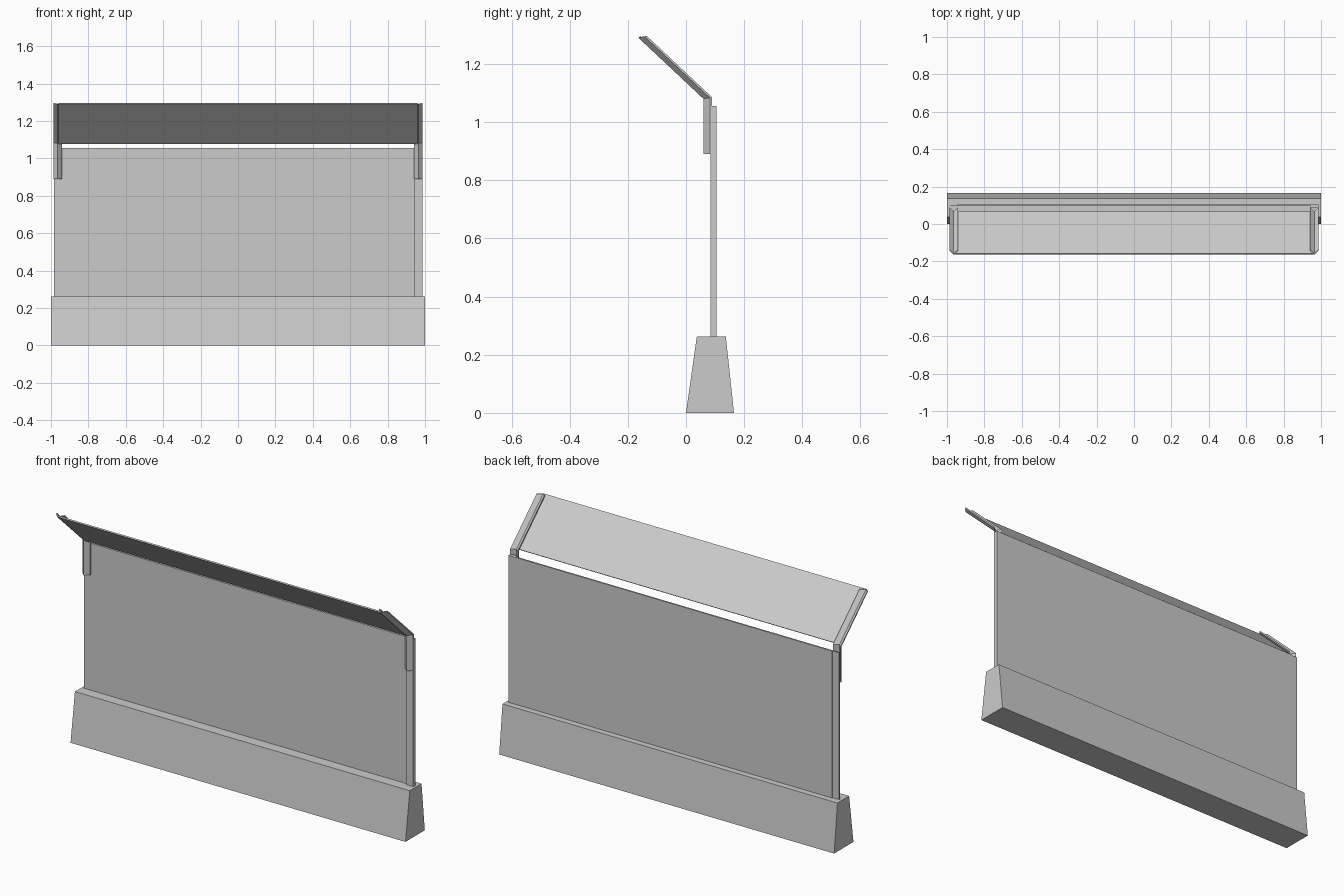
import bpy

cube = bpy.data.objects.get("Cube")
if cube:
    bpy.data.objects.remove(cube, do_unlink=True)

grey = bpy.data.materials.new("light_grey")
grey.use_nodes = True
colour = (0.6, 0.6, 0.6, 1)
grey.diffuse_color = colour
grey.node_tree.nodes["Principled BSDF"].inputs["Base Color"].default_value = colour


def loft(name, rings):
    """Solid through matching closed rings, capped at both ends."""
    n = len(rings[0])
    faces = [tuple(reversed(range(n))), tuple(range(n * (len(rings) - 1), n * len(rings)))]
    for r in range(len(rings) - 1):
        for i in range(n):
            j = (i + 1) % n
            faces.append((r * n + i, r * n + j, r * n + n + j, r * n + n + i))
    mesh = bpy.data.meshes.new(name)
    mesh.from_pydata([p for ring in rings for p in ring], [], faces)
    mesh.materials.append(grey)
    obj = bpy.data.objects.new(name, mesh)
    bpy.context.collection.objects.link(obj)
    # Make all normals point outward
    import bmesh
    bm = bmesh.new()
    bm.from_mesh(mesh)
    bmesh.ops.recalc_face_normals(bm, faces=bm.faces)
    bm.to_mesh(mesh)
    bm.free()
    return obj


def bar(name, profile, x0, x1):
    """Extrude a (y, z) profile along x."""
    return loft(name, [[(x, y, z) for y, z in profile] for x in (x0, x1)])


def box(name, x0, x1, y0, y1, z0, z1):
    return bar(name, [(y0, z0), (y1, z0), (y1, z1), (y0, z1)], x0, x1)


# Tapered barrier base
bar("base", [(0, 0), (0.165, 0), (0.137, 0.262), (0.037, 0.262)], -1, 1)

# Upright screen and its end posts
box("screen", -0.945, 0.945, 0.095, 0.104, 0.262, 1.055)
box("left_post", 0.945, 0.987, 0.085, 0.105, 0.262, 1.055)
box("right_post", -0.985, -0.945, 0.095, 0.1, 0.262, 1.055)

# Bent V-section brackets: path of (ridge y, ridge z, section skew in z)
path = [(0.06, 0.89, 0), (0.06, 1.08, 0.17), (-0.165, 1.291, 0.17)]
section = [(-0.023, 0.022), (0, 0), (0.023, 0.022), (0.023, 0.03), (0, 0.008), (-0.023, 0.03)]
for side, name in ((1, "left_bracket"), (-1, "right_bracket")):
    loft(name, [[(side * 0.964 + u, y + v, z + skew * v) for u, v in section]
                for y, z, skew in path])

# Sloping canopy sheet between the brackets
bar("canopy", [(0.062, 1.078), (0.067, 1.083), (-0.158, 1.296), (-0.163, 1.291)], -0.96, 0.96)
